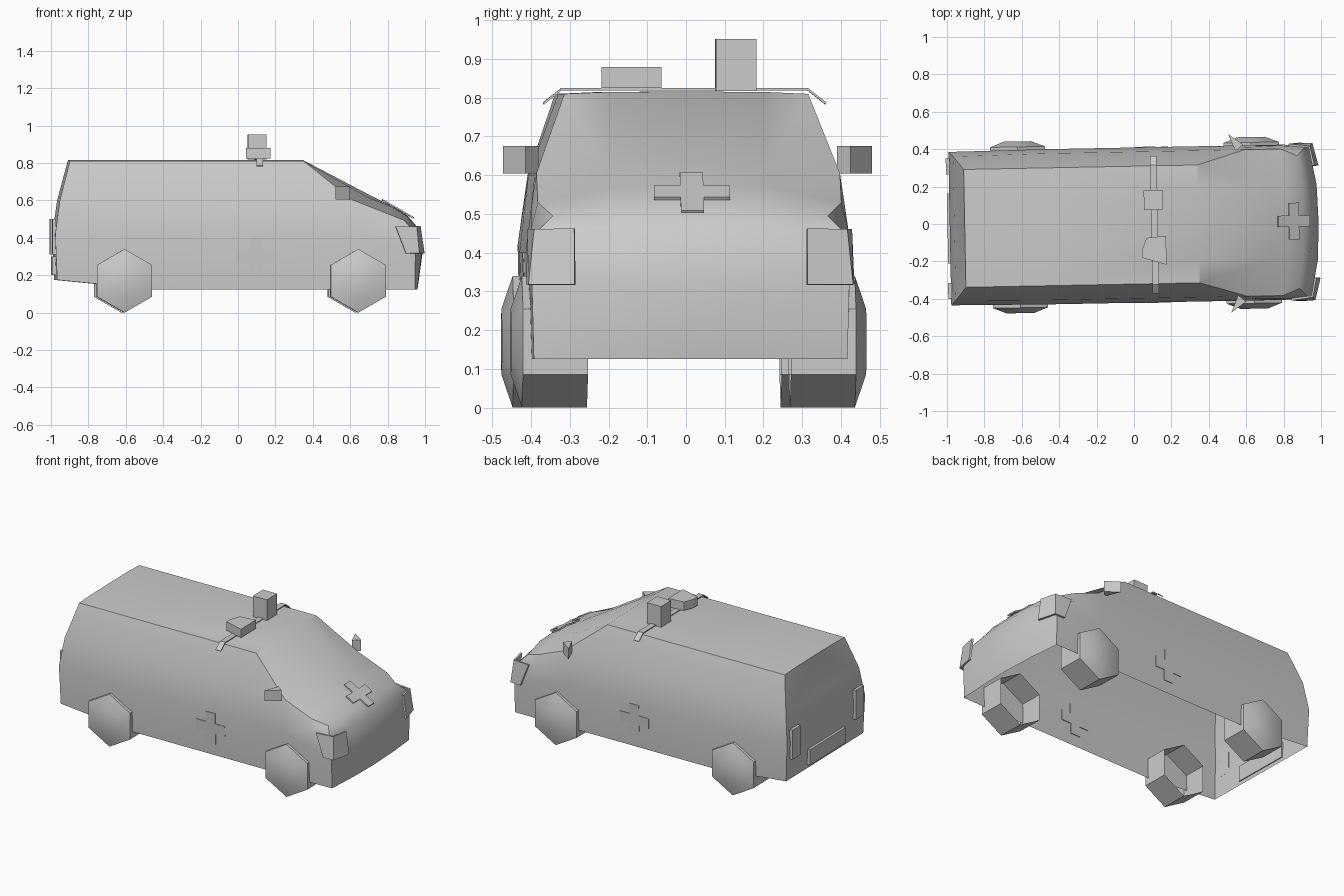
import bpy
from math import cos, sin, pi, radians
from mathutils import Matrix, Vector

if "Cube" in bpy.data.objects:
    bpy.data.objects.remove(bpy.data.objects["Cube"], do_unlink=True)

grey = bpy.data.materials.new("plain_grey")
grey.use_nodes = True
GREY = (0.6, 0.6, 0.6, 1)
grey.diffuse_color = GREY
grey.node_tree.nodes["Principled BSDF"].inputs["Base Color"].default_value = GREY

# The whole van stands turned by about one degree
TURN = Matrix.Translation((0, -0.006, 0)) @ Matrix.Rotation(radians(1.1), 4, 'Z')


def add(name, verts, faces, smooth=False, mirror=False, thick=0.0):
    mesh = bpy.data.meshes.new(name)
    mesh.from_pydata([tuple(v) for v in verts], [], faces)
    mesh.materials.append(grey)
    ob = bpy.data.objects.new(name, mesh)
    bpy.context.collection.objects.link(ob)
    bpy.ops.object.select_all(action='DESELECT')
    ob.select_set(True)
    bpy.context.view_layer.objects.active = ob
    bpy.ops.object.mode_set(mode='EDIT')
    bpy.ops.mesh.select_all(action='SELECT')
    bpy.ops.mesh.remove_doubles(threshold=0.0005)
    bpy.ops.mesh.normals_make_consistent(inside=False)
    bpy.ops.object.mode_set(mode='OBJECT')
    if mirror:
        mod = ob.modifiers.new("mirror", 'MIRROR')
        mod.use_axis = (False, True, False)
        mod.merge_threshold = 0.001
    if thick:
        mod = ob.modifiers.new("thickness", 'SOLIDIFY')
        mod.thickness = thick
        mod.offset = 0
    if smooth:
        bpy.ops.object.shade_smooth_by_angle(angle=radians(32))
    ob.matrix_world = TURN
    return ob


def prism(name, outline, z0, z1, **kw):
    n = len(outline)
    verts = [(x, y, z) for z in (z0, z1) for x, y in outline]
    faces = [list(range(n))[::-1], list(range(n, 2 * n))]
    faces += [[i, (i + 1) % n, n + (i + 1) % n, n + i] for i in range(n)]
    return add(name, verts, faces, **kw)


def box(name, x0, x1, y0, y1, z0, z1, **kw):
    return prism(name, [(x0, y0), (x1, y0), (x1, y1), (x0, y1)], z0, z1, **kw)


def grid(rows):
    verts = [p for row in rows for p in row]
    n = len(rows[0])
    faces = [[r * n + i, r * n + i + 1, (r + 1) * n + i + 1, (r + 1) * n + i]
             for r in range(len(rows) - 1) for i in range(n - 1)]
    return verts, faces


# Body half: sill, waist, shoulder, roof edge, roof, centre line
def straight(x):
    return [(x, .405, .125), (x, .415, .4), (x, .392, .6),
            (x, .315, .81), (x, .2, .815), (x, 0, .816)]


rear = [(-.975, .405, .175), (-.985, .41, .42), (-.96, .385, .6),
        (-.905, .315, .81), (-.905, .2, .815), (-.905, 0, .816)]
pillar = [(.6, .405, .125), (.6, .415, .4), (.6, .405, .52),
          (.6, .392, .605), (.7, .2, .612), (.74, 0, .61)]
bonnet = [(.79, .407, .125), (.79, .415, .36), (.79, .41, .46),
          (.79, .392, .53), (.81, .2, .57), (.82, 0, .572)]
lip = [(.94, .405, .125), (.94, .41, .32), (.92, .4, .45),
       (.88, .355, .495), (.9, .2, .517), (.905, 0, .52)]
verts, faces = grid([rear, straight(-.47), straight(.345), pillar, bonnet, lip])

nose = [[lip[3], lip[4], lip[5]],
        [lip[2], (.945, .2, .458), (.955, 0, .462)],
        [lip[1], (.98, .2, .32), (.987, 0, .32)],
        [lip[0], (.955, .2, .125), (.96, 0, .125)]]
tail = [[p, (p[0], 0, p[2])] for p in rear[:4]]
for part in (nose, tail):
    v, f = grid(part)
    faces += [[i + len(verts) for i in face] for face in f]
    verts += v
# close the thin gap over the tailgate
n = len(verts)
verts += [rear[3], rear[4], rear[5], (rear[3][0], 0, rear[3][2])]
faces.append([n, n + 1, n + 2, n + 3])
add("van_body", verts, faces, smooth=True, mirror=True)

# Six-sided wheels with a domed outer face, open on the inside
for side, s in (("left", 1), ("right", -1)):
    for end, cx in (("front", .635), ("rear", -.615)):
        rings = [(.17, .262), (.17, .43), (.085, .459)]
        rows = [[(cx + r * sin(i * pi / 3), s * y, .17 + r * cos(i * pi / 3))
                 for i in range(7)] for r, y in rings]
        v, f = grid(rows)
        f.append(list(range(14, 20)))
        add(f"{end}_{side}_wheel", v, f, smooth=True)

# Wing mirrors
prism("wing_mirrors", [(.512, .477), (.592, .42), (.55, .385)], .605, .675,
      mirror=True)

# Headlights wrapping the front corners
v, f = grid([[(.835, .413, .46), (.945, .4, .46), (.965, .3, .462)],
             [(.89, .418, .317), (.958, .415, .317), (.986, .3, .317)]])
add("headlights", v, f, mirror=True, thick=.012)

# Tail lights and rear number plate
box("tail_lights", -1, -.98, .29, .375, .31, .5, mirror=True)
box("rear_plate", -.997, -.97, -.187, .187, .2, .3)

# Roof bar that bends over the roof edges
path = [(-.365, .785), (-.318, .822), (.318, .822), (.365, .785)]
v, f = grid([[(x, y, z) for y, z in path] for x in (.092, .128)])
add("roof_bar", v, f, thick=.006)

# Beacon box and horn on the bar
box("beacon_box", .055, .155, .08, .185, .818, .952)
prism("roof_horn", [(.065, -.07), (.17, -.06), (.17, -.215),
                    (.04, -.175), (.04, -.135)], .825, .88)


# Crosses: flat plates laid on the bonnet and both sides
def cross(name, place, a, w, h=.004):
    pts = [(w, a), (w, w), (a, w), (a, -w), (w, -w), (w, -a)]
    pts += [(-x, -y) for x, y in pts]
    ob = prism(name, pts, -h, h)
    ob.data.transform(place)
    return ob


cross("bonnet_cross", Matrix.Translation((.855, .005, .555))
      @ Matrix.Rotation(radians(30), 4, 'Y'), .098, .03)
for side, s in (("left", 1), ("right", -1)):
    cross(f"{side}_side_cross", Matrix.Translation((.09, s * .411, .3))
          @ Matrix.Rotation(radians(90 - 2 * s), 4, 'X'), .1, .033)
